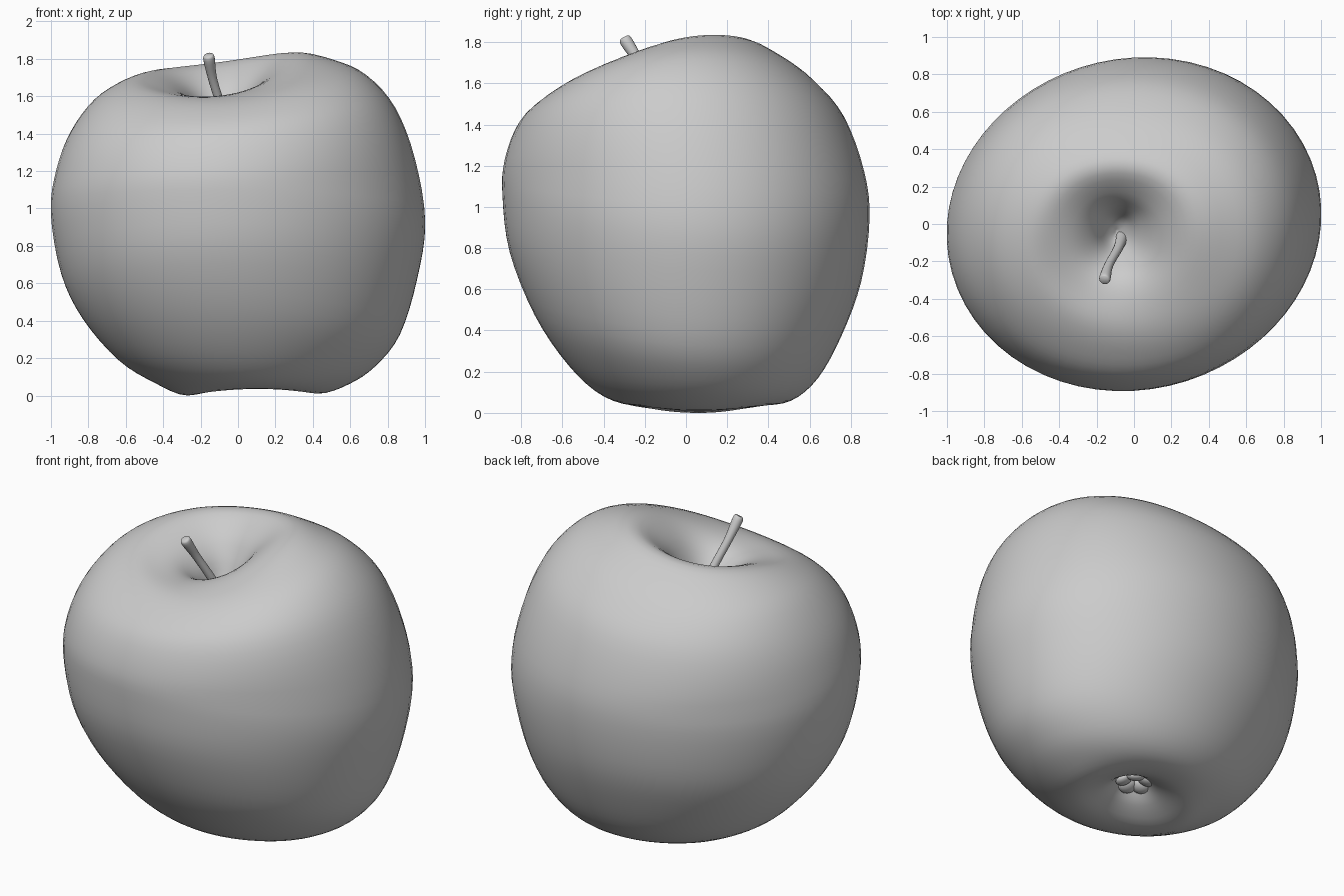
import bpy, bmesh
from math import sin, cos, pi
from mathutils import Vector, Matrix

if "Cube" in bpy.data.objects:
    bpy.data.objects.remove(bpy.data.objects["Cube"])

# Four meridians from stem hollow to bottom hollow:
# right x,z | left x,z | back y,z | front y,z
ROWS = [
    (-.09, 1.38, -.09, 1.38, -.04, 1.38, -.04, 1.38),
    (-.03, 1.45, -.15, 1.44, .03, 1.44, -.10, 1.41),
    (.04, 1.57, -.22, 1.56, .09, 1.57, -.18, 1.50),
    (.15, 1.71, -.33, 1.65, .17, 1.69, -.28, 1.58),
    (.32, 1.81, -.48, 1.70, .31, 1.785, -.40, 1.605),
    (.51, 1.79, -.61, 1.68, .47, 1.72, -.55, 1.59),
    (.69, 1.71, -.77, 1.58, .63, 1.60, -.69, 1.52),
    (.84, 1.54, -.895, 1.41, .77, 1.43, -.81, 1.41),
    (.945, 1.27, -.97, 1.21, .865, 1.17, -.88, 1.23),
    (1.0, .93, -1.0, .97, .89, .94, -.89, 1.05),
    (.955, .62, -.945, .65, .85, .64, -.855, .78),
    (.865, .33, -.83, .41, .755, .38, -.735, .475),
    (.735, .16, -.64, .19, .64, .17, -.57, .23),
    (.59, .06, -.45, .07, .51, .06, -.40, .08),
    (.43, .01, -.27, .0, .36, .04, -.22, .035),
    (.27, .06, -.09, .06, .24, .08, -.07, .08),
    (.15, .15, .02, .15, .14, .15, .02, .15),
    (.08, .17, .08, .17, .08, .17, .08, .17),
]
SEGS, STEPS = 64, 4


def spline(rows, steps):
    """Catmull-Rom resampling of a list of tuples."""
    out = []
    for i in range(len(rows) - 1):
        p = [rows[max(0, min(len(rows) - 1, i + k))] for k in (-1, 0, 1, 2)]
        for s in range(steps):
            t = s / steps
            out.append([.5 * (2 * b + (c - a) * t + (2 * a - 5 * b + 4 * c - d) * t * t
                              + (3 * b - a - 3 * c + d) * t ** 3) for a, b, c, d in zip(*p)])
    return out + [list(rows[-1])]


def ring_point(row, a):
    """Blend the four meridians at angle a; skewed at the waist, squarer at the shoulders."""
    xr, zr, xl, zl, yb, zb, yf, zf = row
    w = max(0, min(1, (1.6 - (zr + zl + zb + zf) / 4) / .5))
    f = 1 + .03 * sin(2 * a) * w + .02 * sin(2 * a) ** 2 * (1 - w)
    x = (xr + xl) / 2 + (xr - xl) / 2 * cos(a) * f
    y = (yb + yf) / 2 + (yb - yf) / 2 * sin(a) * f
    z = ((zr + zl + zb + zf) / 4 + (zr - zl) / 2 * cos(a) + (zb - zf) / 2 * sin(a)
         + (zr + zl - zb - zf) / 4 * cos(2 * a))
    return Vector((x, y, z))


def finish(bm, name):
    bmesh.ops.recalc_face_normals(bm, faces=bm.faces)
    for f in bm.faces:
        f.smooth = True
    me = bpy.data.meshes.new(name)
    bm.to_mesh(me)
    bm.free()
    ob = bpy.data.objects.new(name, me)
    bpy.context.collection.objects.link(ob)
    return ob


# Apple body: lofted rings closed at both hollows
bm = bmesh.new()
rows = spline(ROWS, STEPS)
top = bm.verts.new(ring_point(rows[0], 0))
bottom = bm.verts.new(ring_point(rows[-1], 0))
rings = [[bm.verts.new(ring_point(r, 2 * pi * k / SEGS)) for k in range(SEGS)] for r in rows[1:-1]]
for k in range(SEGS):
    n = (k + 1) % SEGS
    bm.faces.new((top, rings[0][k], rings[0][n]))
    bm.faces.new((bottom, rings[-1][n], rings[-1][k]))
    for u, v in zip(rings, rings[1:]):
        bm.faces.new((u[k], v[k], v[n], u[n]))
finish(bm, "apple_body")

# Stem: bent tube, thicker at the tip, with a rounded end (x, y, z, radius)
STEM = [(-.06, -.06, 1.36, .035), (-.085, -.13, 1.52, .025), (-.135, -.22, 1.69, .024),
        (-.155, -.288, 1.80, .031), (-.158, -.298, 1.822, .022)]
bm = bmesh.new()
path = spline(STEM, 4)
direction = Vector((-.1, -.23, .45)).to_track_quat('Z', 'Y')
loops = [[bm.verts.new(Vector(p[:3]) + direction @ Vector((p[3] * cos(a), p[3] * sin(a), 0)))
          for a in (2 * pi * k / 16 for k in range(16))] for p in path]
for u, v in zip(loops, loops[1:]):
    for k in range(16):
        n = (k + 1) % 16
        bm.faces.new((u[k], u[n], v[n], v[k]))
bm.faces.new(loops[0][::-1])
bm.faces.new(loops[-1])
finish(bm, "stem")

# Calyx: five small dried sepals merging into a lumpy ring in the bottom hollow
bm = bmesh.new()
for i in range(5):
    m = (Matrix.Translation((.07, .09, .135)) @ Matrix.Rotation(2 * pi * i / 5 + .95, 4, 'Z')
         @ Matrix.Translation((.065, 0, 0)) @ Matrix.Rotation(.4, 4, 'Y')
         @ Matrix.Diagonal((.05, .055, .03, 1)))
    bmesh.ops.create_uvsphere(bm, u_segments=12, v_segments=8, radius=1, matrix=m)
finish(bm, "calyx")
